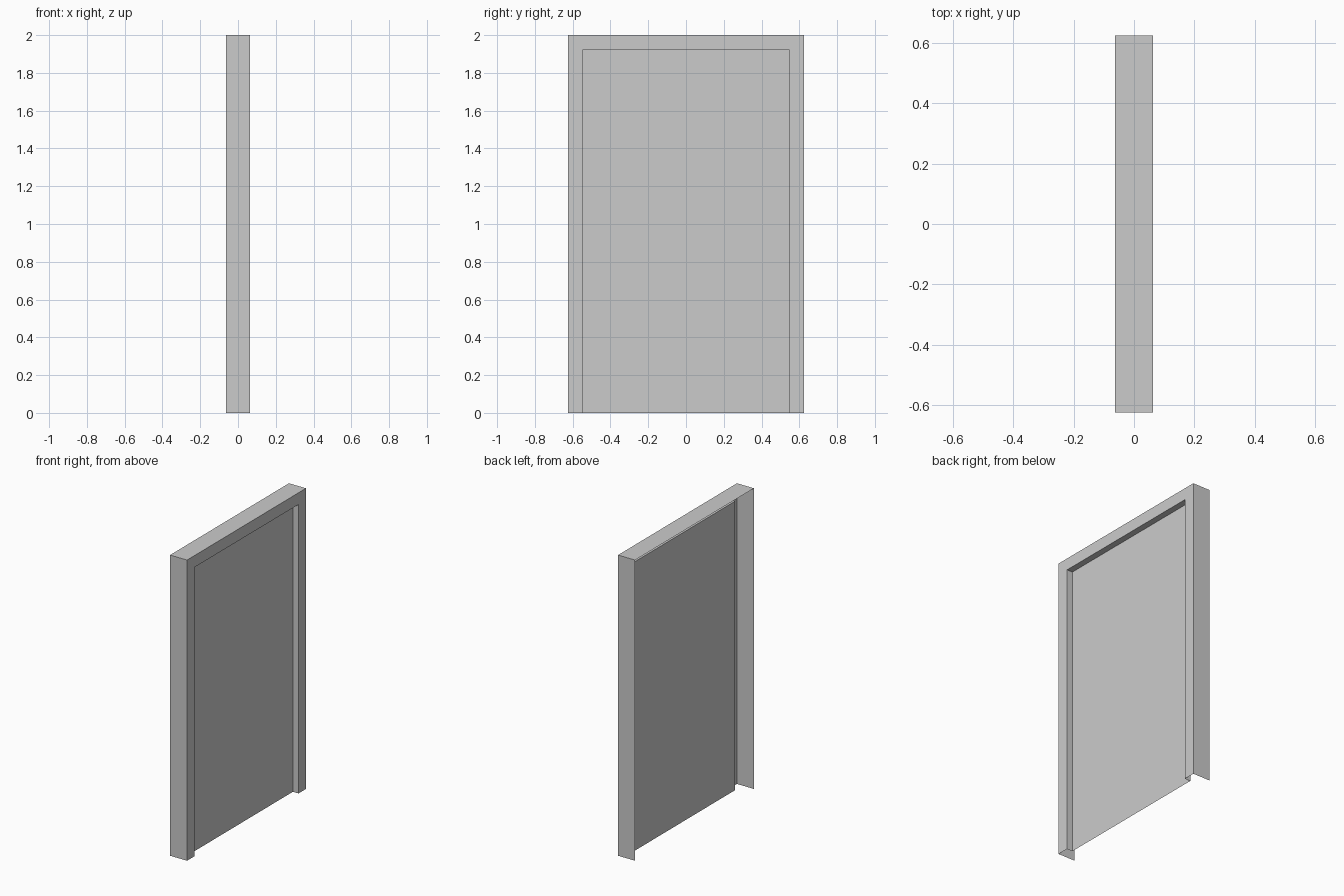
import bpy
import bmesh

HALF_DEPTH = 0.0625
HALF_WIDTH = 0.625
HEIGHT = 2.0
FRAME = 0.078      # visible width of the frame
PANEL_X = 0.021    # plane of the recessed panel

default = bpy.data.objects.get("Cube")
if default:
    bpy.data.objects.remove(default, do_unlink=True)

grey = bpy.data.materials.new("plain_grey")
grey.use_nodes = True
grey.diffuse_color = (0.6, 0.6, 0.6, 1)
for node in grey.node_tree.nodes:
    if node.type == "BSDF_PRINCIPLED":
        node.inputs["Base Color"].default_value = (0.6, 0.6, 0.6, 1)


def arch(bm, inset, x):
    """Foot, two top corners and foot of the doorway outline."""
    w, top = HALF_WIDTH - inset, HEIGHT - inset
    return [bm.verts.new((x, y, z))
            for y, z in ((-w, 0), (-w, top), (w, top), (w, 0))]


def finish(bm, name):
    mesh = bpy.data.meshes.new(name)
    bm.to_mesh(mesh)
    bm.free()
    mesh.materials.append(grey)
    obj = bpy.data.objects.new(name, mesh)
    bpy.context.collection.objects.link(obj)


# Door frame: thin shell, open at the back and bottom, swept over the arch
bm = bmesh.new()
profile = [(0, -HALF_DEPTH), (0, HALF_DEPTH), (FRAME, HALF_DEPTH), (FRAME, PANEL_X)]
loops = [arch(bm, inset, x) for inset, x in profile]
for a, b in zip(loops, loops[1:]):
    for i in range(3):
        bm.faces.new((a[i], b[i], b[i + 1], a[i + 1]))
finish(bm, "door_frame")

# Door panel: single sheet set back inside the frame
bm = bmesh.new()
bm.faces.new(arch(bm, FRAME, PANEL_X)[::-1])
finish(bm, "door_panel")
